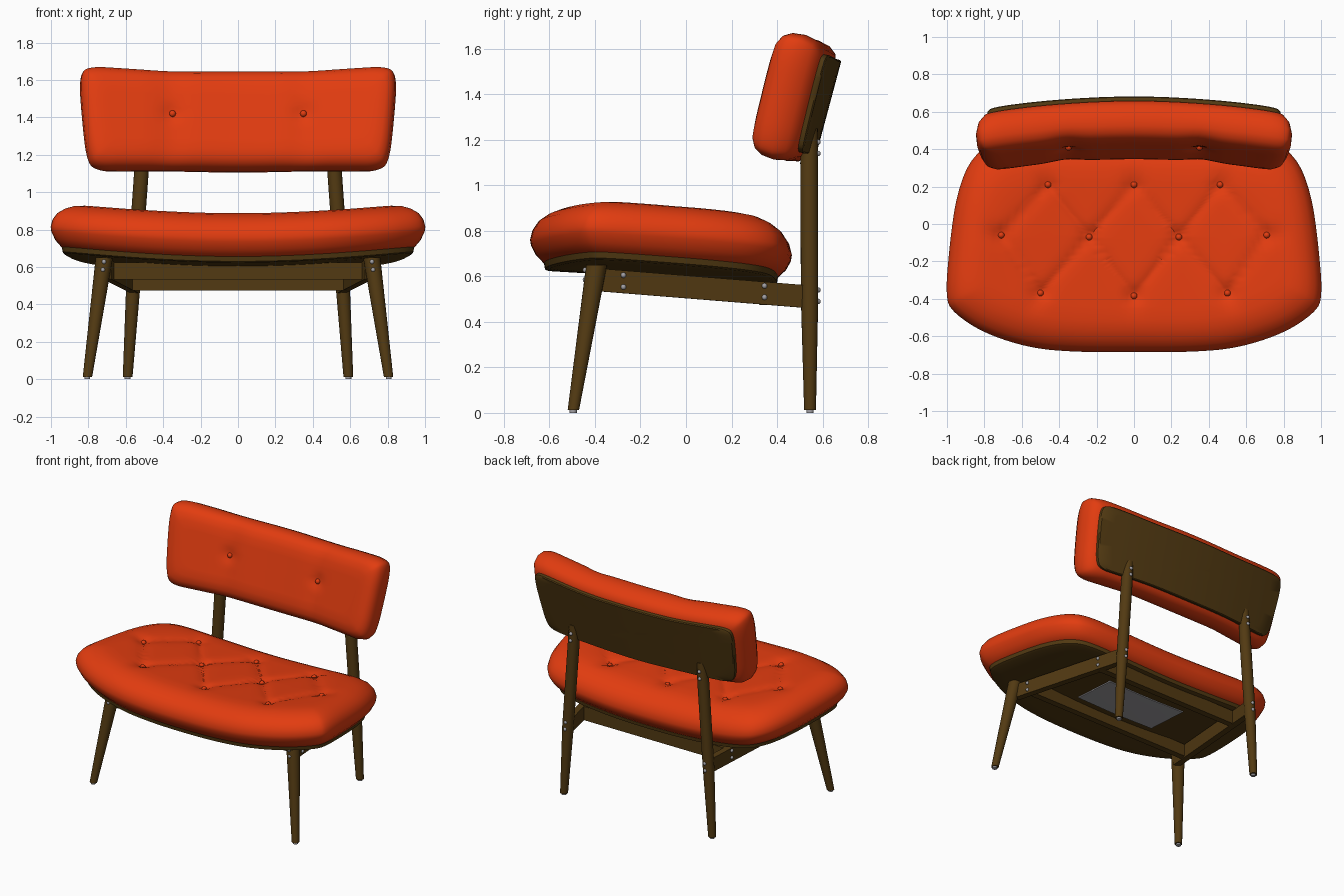
import bpy, bmesh, math
from mathutils import Vector

if "Cube" in bpy.data.objects:
    bpy.data.objects.remove(bpy.data.objects["Cube"])


def material(name, col):
    m = bpy.data.materials.new(name)
    m.diffuse_color = (*col, 1)
    m.use_nodes = True
    m.node_tree.nodes["Principled BSDF"].inputs["Base Color"].default_value = m.diffuse_color
    return m


RED = material("orange red fabric", (0.76, 0.045, 0.005))
WOOD = material("dark wood", (0.085, 0.042, 0.006))
GREY = material("grey metal", (0.36, 0.35, 0.37))


def finish(name, bm, mat, angle=40):
    bmesh.ops.recalc_face_normals(bm, faces=bm.faces)
    me = bpy.data.meshes.new(name)
    bm.to_mesh(me)
    bm.free()
    ob = bpy.data.objects.new(name, me)
    bpy.context.collection.objects.link(ob)
    me.materials.append(mat)
    bpy.ops.object.select_all(action='DESELECT')
    ob.select_set(True)
    bpy.context.view_layer.objects.active = ob
    bpy.ops.object.shade_smooth_by_angle(angle=math.radians(angle))
    return ob


def smooth_outline(half, rounds=3):
    """Mirror a half outline in x and round it by corner cutting."""
    pts = half + [(-x, y) for x, y in reversed(half) if x > 0]
    for _ in range(rounds):
        new = []
        for i, (x, y) in enumerate(pts):
            u, v = pts[(i + 1) % len(pts)]
            new += [(.75 * x + .25 * u, .75 * y + .25 * v), (.25 * x + .75 * u, .25 * y + .75 * v)]
        pts = new
    return pts


def pad(name, outline, cy, hx, hy, profile, place, mat, n=26):
    """Closed pad: outline rings follow an (inset, height) profile, mapped by place()."""
    stations = [(k / n, *profile[0]) for k in range(1, n)]
    stations += [(1, *p) for p in profile]
    stations += [(k / n, *profile[-1]) for k in range(n - 1, 0, -1)]
    bm = bmesh.new()
    rings = []
    for t, inset, h in stations:
        sx, sy = t * (1 - inset / hx), t * (1 - inset / hy)
        rings.append([bm.verts.new(place(x * sx, cy + (y - cy) * sy, h)) for x, y in outline])
    m = len(outline)
    for a, b in zip(rings, rings[1:]):
        for i in range(m):
            j = (i + 1) % m
            bm.faces.new((a[i], a[j], b[j], b[i]))
    for ring, h in ((rings[0], profile[0][1]), (rings[-1], profile[-1][1])):
        c = bm.verts.new(place(0, cy, h))
        for i in range(m):
            bm.faces.new((c, ring[i], ring[(i + 1) % m]))
    return finish(name, bm, mat)


def tube(name, stations, mat, sides=20):
    bm = bmesh.new()
    rings = [[bm.verts.new((x + r * math.cos(2 * math.pi * i / sides),
                            y + r * math.sin(2 * math.pi * i / sides), z)) for i in range(sides)]
             for x, y, z, r in stations]
    for a, b in zip(rings, rings[1:]):
        for i in range(sides):
            j = (i + 1) % sides
            bm.faces.new((a[i], a[j], b[j], b[i]))
    bm.faces.new(rings[0])
    bm.faces.new(rings[-1])
    return finish(name, bm, mat)


def beam(name, a, b, w, h):
    a, b = Vector(a), Vector(b)
    side = (b - a).cross(Vector((0, 0, 1))).normalized() * w / 2
    up = Vector((0, 0, h / 2))
    bm = bmesh.new()
    ends = [[bm.verts.new(p + s * side + u * up) for s, u in ((-1, -1), (1, -1), (1, 1), (-1, 1))]
            for p in (a, b)]
    for i in range(4):
        j = (i + 1) % 4
        bm.faces.new((ends[0][i], ends[0][j], ends[1][j], ends[1][i]))
    bm.faces.new(ends[0])
    bm.faces.new(ends[1])
    return finish(name, bm, WOOD)


def stud(name, loc, r, mat):
    bm = bmesh.new()
    bmesh.ops.create_uvsphere(bm, u_segments=12, v_segments=8, radius=r)
    bmesh.ops.translate(bm, verts=bm.verts, vec=loc)
    return finish(name, bm, mat, 60)


# Seat tufting: buttons and the creases joining them
BUTTONS = [(0, .21), (.46, .21), (.24, -.07), (.71, -.06), (0, -.385), (.5, -.37)]
CREASES = [(0, 2), (1, 2), (1, 3), (2, 4), (2, 5), (3, 5)]


def seg_dist(p, a, b):
    a, b = Vector(a), Vector(b)
    t = max(0, min(1, (p - a).dot(b - a) / (b - a).length_squared))
    return (p - a - t * (b - a)).length


def seat_place(x, y, h):
    z = .645 - .06 * (y + .6) + .075 * x * x + h
    if h > .15:
        p = Vector((abs(x), y))
        d = min(seg_dist(p, BUTTONS[i], BUTTONS[j]) for i, j in CREASES)
        k = min((p - Vector(b)).length for b in BUTTONS)
        z -= (h - .15) / .1 * (.016 * math.exp(-d / .03) + .016 * math.exp(-(k / .05) ** 2))
    return Vector((x, y, z))


seat_line = smooth_outline([(0, -.685), (.3, -.685), (.55, -.665), (.8, -.585), (.96, -.48), (1.01, -.4),
                            (.985, -.1), (.95, .15), (.88, .34), (.76, .44), (.4, .465), (0, .465)])
pad("seat_cushion", seat_line, -.11, 1, .57,
    [(.11, 0), (.06, .01), (.025, .045), (.004, .085), (0, .11), (.01, .15), (.035, .188),
     (.075, .218), (.12, .238), (.17, .248), (.23, .25)], seat_place, RED)
pad("seat_board", seat_line, -.11, 1, .57, [(.08, -.022), (.065, -.016), (.06, .012)], seat_place, WOOD, 8)
for x, y in BUTTONS:
    for s in ((1, -1) if x else (1,)):
        stud("seat_button", seat_place(s * x, y, .25) + Vector((0, 0, .004)), .018, RED)

# Grey panel under the seat
panel = smooth_outline([(0, -.2), (.32, -.2), (.32, .13), (0, .13)], 0)
pad("underside_panel", panel, -.04, .32, .17, [(0, -.03), (0, -.022)], seat_place, GREY, 6)

# Backrest, leaning back and curved forward at its ends
TILT = math.radians(15)


def back_place(x, v, w):
    if w < 0:
        f = min(1, -w / .11)
        w += f * .014 * math.exp(-((abs(x) - .36) / .09) ** 2)
        w += f * .014 * math.exp(-((abs(x) - .35) ** 2 + (v - .02) ** 2) / .0025)
    w -= .11 * x * x
    return Vector((x, .5 + v * math.sin(TILT) + w * math.cos(TILT),
                   1.375 + v * math.cos(TILT) - w * math.sin(TILT)))


back_line = smooth_outline([(0, -.275), (.36, -.27), (.6, -.28), (.76, -.285), (.81, -.23), (.835, 0),
                            (.85, .22), (.815, .285), (.6, .28), (.36, .27), (0, .275)])
pad("back_cushion", back_line, 0, .84, .28,
    [(.08, .112), (.04, .1), (.012, .065), (0, .01), (.006, -.045), (.025, -.08),
     (.055, -.1), (.1, -.11), (.15, -.112)], back_place, RED)
pad("back_board", back_line, 0, .84, .28, [(.06, .1), (.06, .126), (.066, .132)], back_place, WOOD, 8)

for s in (1, -1):
    stud("back_button", back_place(s * .35, .02, -.113), .018, RED)
    # Legs with metal glides
    tube("front_leg", [(s * .805, -.495, .012, .025), (s * .715, -.393, .65, .046)], WOOD)
    tube("rear_leg", [(s * .59, .545, .012, .026), (s * .56, .543, .5, .038),
                      (s * .517, .541, 1.1, .039), (s * .507, .545, 1.25, .034)], WOOD)
    tube("front_glide", [(s * .806, -.496, 0, .016), (s * .806, -.496, .014, .016)], GREY)
    tube("rear_glide", [(s * .59, .545, 0, .016), (s * .59, .545, .014, .016)], GREY)
    # Side rails
    beam("side_rail", (s * .70, -.39, .585), (s * .552, .54, .51), .045, .1)
    # Screws on rails and legs
    for y, zs in ((-.275, (.605, .553)), (.345, (.558, .508))):
        for z in zs:
            stud("rail_screw", (s * (.70 - .16 * (y + .39) + .0235), y, z), .012, GREY)
    for z in (.585, .628):
        stud("front_leg_screw", (s * (.805 - .141 * z), -.442, z), .012, GREY)
    for z in (.49, .54, 1.14, 1.19):
        stud("rear_leg_screw", (s * (.59 - .066 * z), .58, z), .012, GREY)

# Cross rails
beam("front_cross_rail", (-.68, -.275, .578), (.68, -.275, .578), .045, .09)
beam("rear_cross_rail", (-.58, .345, .524), (.58, .345, .524), .045, .098)
